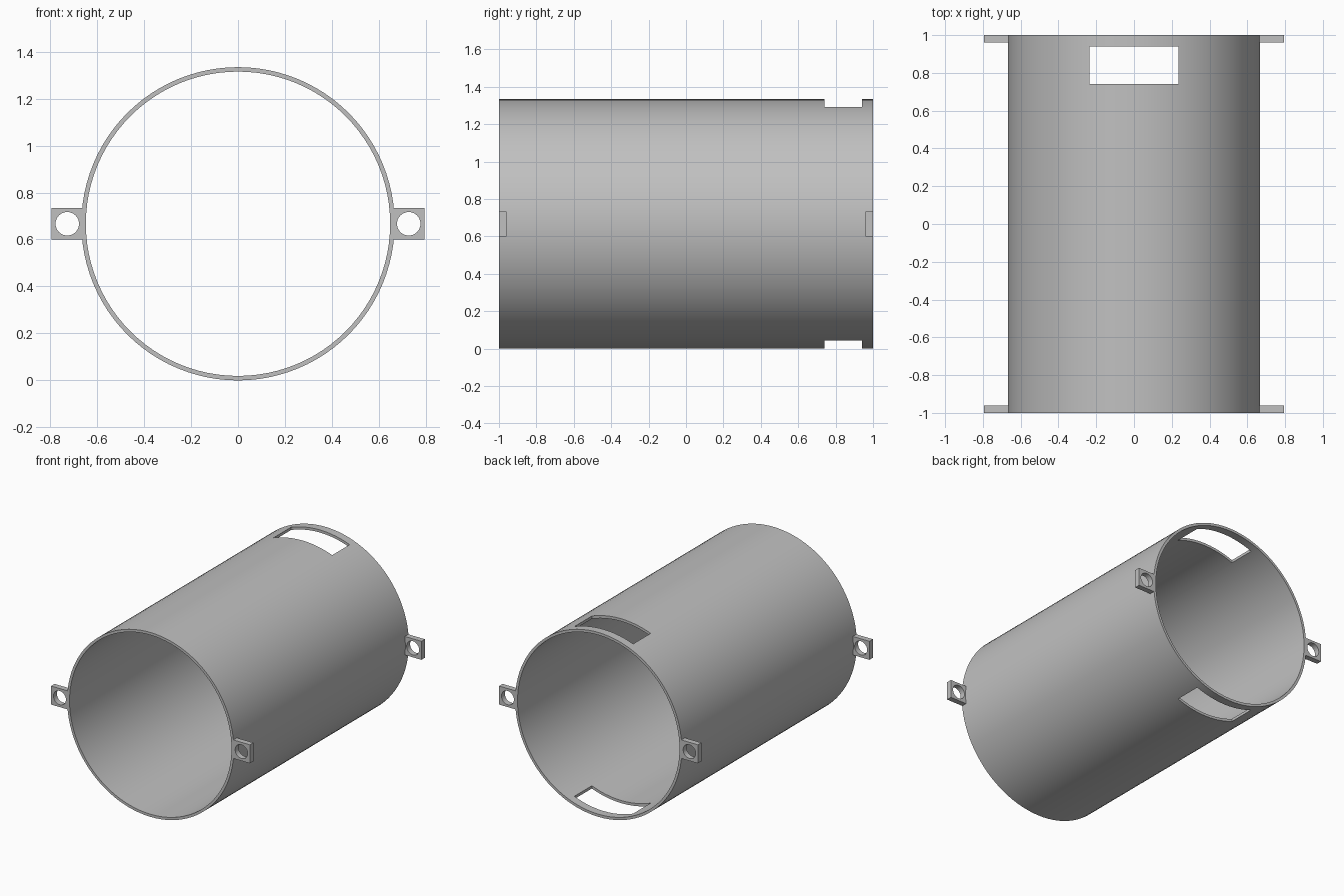
import bpy
import math
from mathutils import Matrix

default = bpy.data.objects.get("Cube")
if default:
    bpy.data.objects.remove(default, do_unlink=True)

R, BORE, LENGTH = 0.667, 0.648, 2.0
TAB_X, TAB_T, HOLE_R = 0.727, 0.04, 0.05

grey = bpy.data.materials.new("plain_grey")
grey.use_nodes = True
colour = (0.53, 0.53, 0.53, 1)
grey.diffuse_color = colour
grey.node_tree.nodes["Principled BSDF"].inputs["Base Color"].default_value = colour


def cylinder(name, radius, depth, x=0, y=0, sides=96):
    """Cylinder lying along y at the height of the tube axis."""
    bpy.ops.mesh.primitive_cylinder_add(vertices=sides, radius=radius, depth=depth)
    ob = bpy.context.object
    ob.name = name
    ob.data.transform(Matrix.Translation((x, y, R)) @ Matrix.Rotation(math.pi / 2, 4, "X"))
    ob.data.materials.append(grey)
    return ob


def box(name, low, high):
    bpy.ops.mesh.primitive_cube_add(size=1)
    ob = bpy.context.object
    ob.name = name
    centre = [(a + b) / 2 for a, b in zip(low, high)]
    size = [b - a for a, b in zip(low, high)]
    ob.data.transform(Matrix.Translation(centre) @ Matrix.Diagonal((*size, 1)))
    ob.data.materials.append(grey)
    return ob


def combine(target, tool, operation):
    """Apply a boolean and discard the tool object."""
    mod = target.modifiers.new(operation.lower(), "BOOLEAN")
    mod.operation, mod.solver, mod.object = operation, "EXACT", tool
    bpy.ops.object.select_all(action="DESELECT")
    bpy.context.view_layer.objects.active = target
    target.select_set(True)
    bpy.ops.object.modifier_apply(modifier=mod.name)
    bpy.data.objects.remove(tool, do_unlink=True)


# Outer body of the tube
tube = cylinder("mounting_tube", R, LENGTH)

# Four mounting tabs, one on each side of both ends
for sx in (-1, 1):
    for sy in (-1, 1):
        xs = sorted((sx * 0.6, sx * 0.795))
        ys = sorted((sy * (1 - TAB_T), sy * 1.0))
        tab = box("mounting_tab", (xs[0], ys[0], R - 0.067), (xs[1], ys[1], R + 0.067))
        combine(tube, tab, "UNION")

# Bore through the tube and screw holes through the tabs
combine(tube, cylinder("bore_cutter", BORE, LENGTH + 0.2), "DIFFERENCE")
for sx in (-1, 1):
    for sy in (-1, 1):
        hole = cylinder("hole_cutter", HOLE_R, 0.2, sx * TAB_X, sy * 0.98, 32)
        combine(tube, hole, "DIFFERENCE")

# Slots in the top and bottom walls near the back
slot = box("slot_cutter", (-0.235, 0.74, -0.2), (0.235, 0.94, 2 * R + 0.2))
combine(tube, slot, "DIFFERENCE")

# Smooth walls with crisp rims
bpy.ops.object.select_all(action="DESELECT")
tube.select_set(True)
bpy.context.view_layer.objects.active = tube
bpy.ops.object.shade_smooth_by_angle(angle=math.radians(30))
